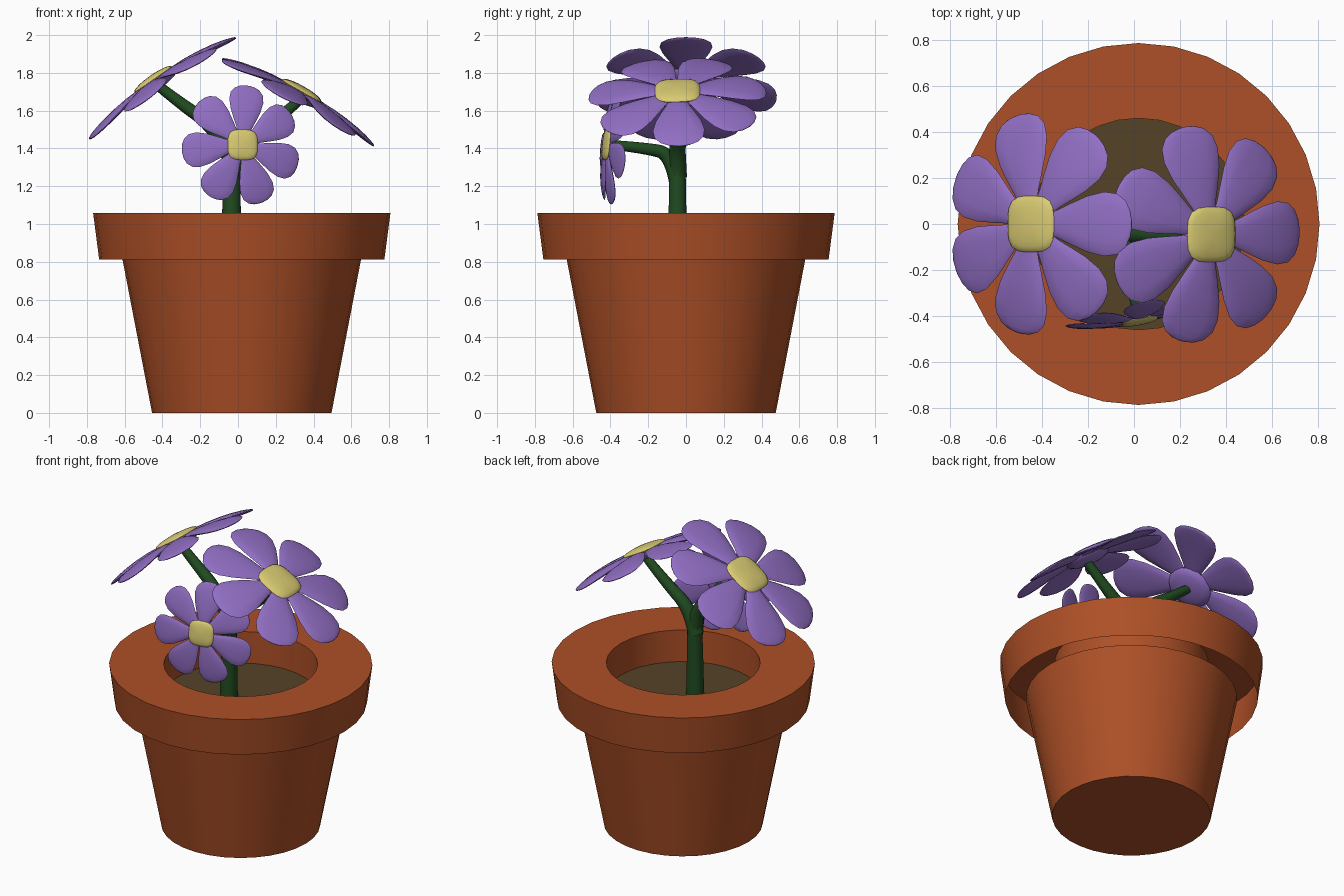
import bpy, bmesh, math
from mathutils import Vector, Matrix

if "Cube" in bpy.data.objects:
    bpy.data.objects.remove(bpy.data.objects["Cube"])


def material(name, rgb):
    m = bpy.data.materials.new(name)
    m.diffuse_color = (*rgb, 1)
    m.use_nodes = True
    m.node_tree.nodes["Principled BSDF"].inputs["Base Color"].default_value = m.diffuse_color
    return m


CLAY = material("clay", (0.42, 0.08, 0.02))
SOIL = material("soil", (0.09, 0.055, 0.02))
GREEN = material("green", (0.015, 0.07, 0.015))
PURPLE = material("purple", (0.29, 0.16, 0.56))
YELLOW = material("yellow", (0.70, 0.60, 0.17))


def finish(bm, name, mat, angle=40):
    bmesh.ops.remove_doubles(bm, verts=bm.verts, dist=1e-5)
    bmesh.ops.recalc_face_normals(bm, faces=bm.faces)
    me = bpy.data.meshes.new(name)
    bm.to_mesh(me)
    bm.free()
    me.materials.append(mat)
    ob = bpy.data.objects.new(name, me)
    bpy.context.collection.objects.link(ob)
    smooth(ob, angle)
    return ob


def smooth(ob, angle):
    bpy.ops.object.select_all(action='DESELECT')
    ob.select_set(True)
    bpy.context.view_layer.objects.active = ob
    bpy.ops.object.shade_smooth_by_angle(angle=math.radians(angle))


def lathe(name, profile, mat, n=32):
    bm = bmesh.new()
    vs = [bm.verts.new((r, 0, z)) for r, z in profile]
    es = [bm.edges.new(p) for p in zip(vs, vs[1:])]
    bmesh.ops.spin(bm, geom=vs + es, cent=(0, 0, 0), axis=(0, 0, 1),
                   angle=2 * math.pi, steps=n)
    ob = finish(bm, name, mat)
    ob.location.x = 0.02
    return ob


# Pot: tapered body, hollow overhanging rim, soil disc
lathe("pot_body", [(0, 0), (0.475, 0), (0.632, 0.815)], CLAY)
lathe("pot_rim", [(0.755, 0.812), (0.787, 1.058), (0.46, 1.058), (0.46, 0.85)], CLAY)
lathe("soil", [(0, 0.85), (0.46, 0.85)], SOIL)


# Stems: bevelled curves with tapering radius
def stem(name, pts, r0, r1):
    cu = bpy.data.curves.new(name, 'CURVE')
    cu.dimensions = '3D'
    cu.bevel_depth = 1
    cu.bevel_resolution = 3
    cu.use_fill_caps = True
    sp = cu.splines.new('NURBS')
    sp.points.add(len(pts) - 1)
    for i, p in enumerate(pts):
        sp.points[i].co = (*p, 1)
        sp.points[i].radius = r0 + (r1 - r0) * i / (len(pts) - 1)
    sp.order_u = 3
    sp.use_endpoint_u = True
    sp.resolution_u = 6
    cu.materials.append(GREEN)
    ob = bpy.data.objects.new(name, cu)
    bpy.context.collection.objects.link(ob)
    bpy.ops.object.select_all(action='DESELECT')
    ob.select_set(True)
    bpy.context.view_layer.objects.active = ob
    bpy.ops.object.convert(target='MESH')
    smooth(bpy.context.object, 50)


stem("main_left_stem", [(-0.035, -0.045, 0.84), (-0.035, -0.045, 1.1), (-0.03, -0.045, 1.38),
                        (-0.17, -0.03, 1.55), (-0.28, -0.01, 1.62), (-0.42, 0, 1.73)], 0.054, 0.027)
stem("right_stem", [(-0.04, -0.045, 1.25), (0.0, -0.045, 1.40), (0.17, -0.045, 1.52),
                    (0.33, -0.045, 1.66)], 0.05, 0.027)
stem("front_stem", [(-0.035, -0.045, 1.22), (-0.03, -0.08, 1.37), (-0.01, -0.2, 1.40),
                    (0.02, -0.40, 1.42)], 0.045, 0.026)

# Petal stations: distance from flower centre, half width, half thickness
PETAL = [(0.07, 0.04, 0.01), (0.14, 0.064, 0.014), (0.20, 0.090, 0.017), (0.28, 0.122, 0.018),
         (0.36, 0.140, 0.017), (0.42, 0.132, 0.014), (0.46, 0.100, 0.010), (0.48, 0.058, 0.006),
         (0.487, 0.015, 0.002)]


def add_petal(bm, angle):
    rot = Matrix.Rotation(angle, 3, 'Z')
    rings = []
    for r, w, t in PETAL:
        ring = []
        for k in range(12):
            a = 2 * math.pi * k / 12
            y = w * math.cos(a)
            z = t * math.sin(a) + 0.015 - 0.25 * r * r
            ring.append(bm.verts.new(rot @ Vector((r, y, z))))
        rings.append(ring)
    for a, b in zip(rings, rings[1:]):
        for k in range(12):
            j = (k + 1) % 12
            bm.faces.new((a[k], a[j], b[j], b[k]))
    bm.faces.new(rings[0])
    bm.faces.new(rings[-1])


def flower(name, centre, normal, xdir, size, offset):
    n = Vector(normal).normalized()
    x = Vector(xdir)
    x = (x - n * x.dot(n)).normalized()
    y = n.cross(x)
    frame = Matrix((x, y, n)).transposed().to_4x4()
    mat = Matrix.Translation(centre) @ frame @ Matrix.Scale(size, 4)

    # seven petals round the middle
    bm = bmesh.new()
    for i in range(7):
        add_petal(bm, offset + 2 * math.pi * i / 7)
    finish(bm, name + "_petals", PURPLE, 60).matrix_world = mat

    # cup behind the petals
    bm = bmesh.new()
    bmesh.ops.create_uvsphere(bm, u_segments=16, v_segments=8, radius=1)
    bmesh.ops.scale(bm, vec=(0.14, 0.14, 0.036), verts=bm.verts)
    finish(bm, name + "_cup", PURPLE, 60).matrix_world = mat

    # yellow rounded-square cushion
    bm = bmesh.new()
    bmesh.ops.create_uvsphere(bm, u_segments=24, v_segments=10, radius=1)
    for v in bm.verts:
        h = math.hypot(v.co.x, v.co.y)
        if h > 1e-6:
            c, s = abs(v.co.x / h), abs(v.co.y / h)
            k = (c ** 3.5 + s ** 3.5) ** (-1 / 3.5)
            v.co.x *= 0.122 * k
            v.co.y *= 0.122 * k
        v.co.z = v.co.z * 0.026 + 0.024
    finish(bm, name + "_centre", YELLOW, 60).matrix_world = mat


flower("left_flower", (-0.435, 0, 1.745), (-0.57, 0, 0.82), (1, 0, 0), 1.0, 0)
flower("right_flower", (0.325, -0.045, 1.685), (0.49, -0.03, 0.87), (1, 0, 0), 0.98, 0)
flower("front_flower", (0.022, -0.405, 1.418), (0.2, -0.97, 0.1), (1, 0, 0), 0.66, math.radians(84))
